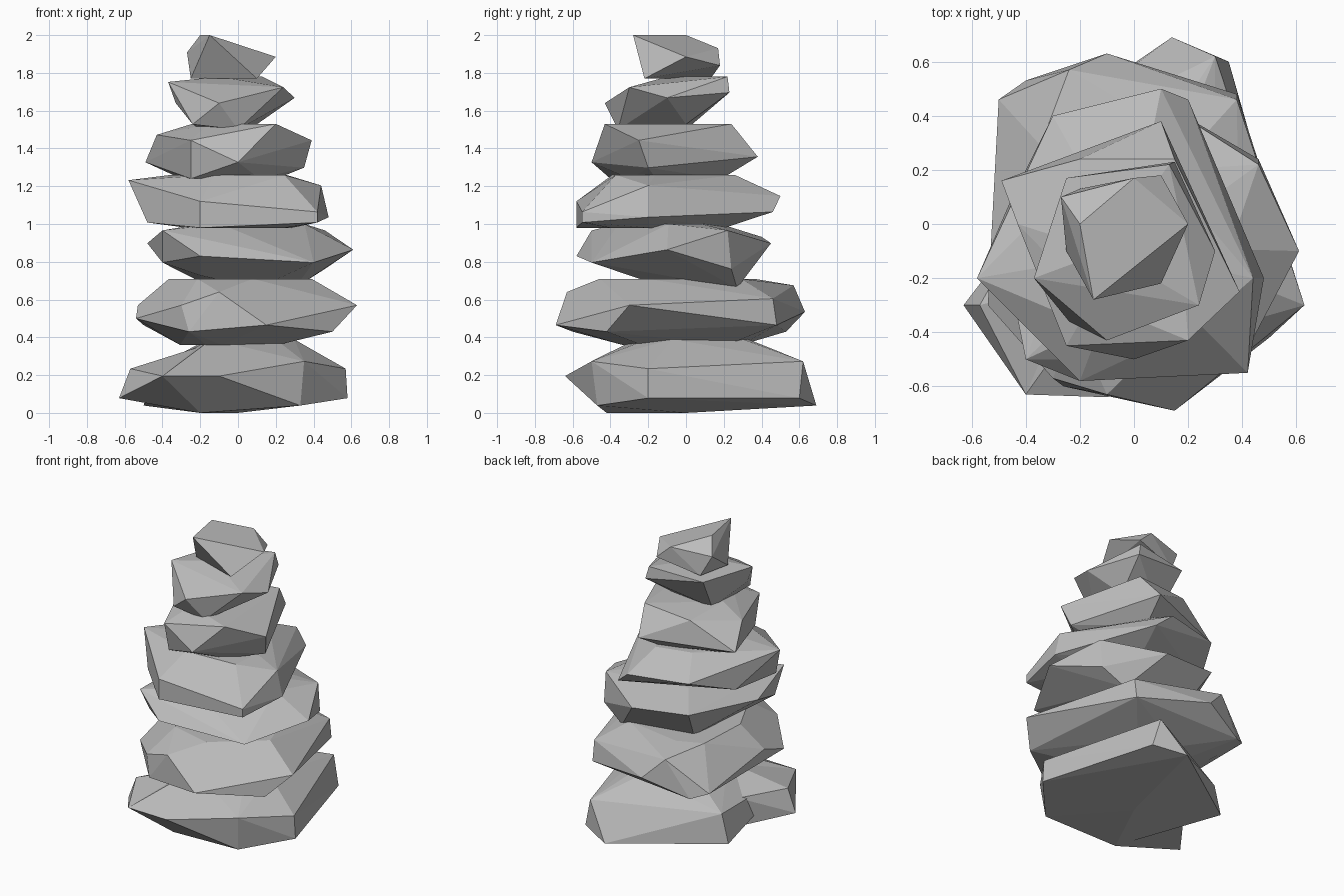
import bpy
import bmesh
from math import radians
from mathutils import Vector

cube = bpy.data.objects.get("Cube")
if cube:
    bpy.data.objects.remove(cube, do_unlink=True)

# Plain grey rock
rock = bpy.data.materials.new("grey_rock")
rock.use_nodes = True
rock.diffuse_color = (.5, .5, .5, 1)
shader = next(node for node in rock.node_tree.nodes if node.type == "BSDF_PRINCIPLED")
shader.inputs["Base Color"].default_value = rock.diffuse_color
shader.inputs["Roughness"].default_value = .9


def shrunken_ring(corners, scale, height):
    """Pull rim corners in towards their middle and set them level."""
    middle = sum(corners, Vector((0, 0, 0))) / len(corners)
    ring = [middle.lerp(corner, scale) for corner in corners]
    for corner in ring:
        corner.z = height
    return ring


def stone(name, bottom, top, rim, crown=0, foot=0):
    """Chipped flat-faced stone: the hull of its rim, crown and foot.

    Rim heights are fractions of the stone's thickness. The crown and foot
    reuse alternate rim corners, so the facets above and below interlock.
    """
    corners = [Vector((x, y, bottom + level * (top - bottom))) for x, y, level in rim]
    points = list(corners)
    if crown:
        points += shrunken_ring(corners[::2], crown, top)
    if foot:
        points += shrunken_ring(corners[1::2], foot, bottom)

    bm = bmesh.new()
    for point in points:
        bm.verts.new(point)
    hull = bmesh.ops.convex_hull(bm, input=bm.verts)
    buried = set(hull["geom_interior"]) | set(hull["geom_unused"])
    buried_verts = [item for item in buried if isinstance(item, bmesh.types.BMVert)]
    bmesh.ops.delete(bm, geom=buried_verts, context="VERTS")

    # Merge nearly coplanar triangles into broad facets
    bmesh.ops.dissolve_limit(bm, angle_limit=radians(4), verts=bm.verts, edges=bm.edges)
    bmesh.ops.recalc_face_normals(bm, faces=bm.faces)

    mesh = bpy.data.meshes.new(name)
    bm.to_mesh(mesh)
    bm.free()
    mesh.materials.append(rock)
    bpy.context.collection.objects.link(bpy.data.objects.new(name, mesh))


# Broad stone resting on the ground
stone("base_stone", bottom=0, top=.39, crown=.45,
      rim=[(-.4, -.63, .5), (-.1, -.64, .5), (.35, -.5, .7), (.33, -.47, .1),
           (.57, -.2, .6), (.58, -.2, .2), (.3, .62, .7), (.35, .6, .2),
           (.14, .69, .1), (-.5, .25, .1), (-.45, .25, .6), (-.2, -.42, 0),
           (0, 0, 0)])

# Spur of the base stone, leaving a notch behind it
stone("base_spur", bottom=0, top=.39,
      rim=[(-.63, -.3, .2), (-.57, -.3, .6), (-.4, -.63, .5), (-.4, 0, .6),
           (-.4, 0, .1), (-.2, -.42, 0), (-.2, -.2, .9)])

# Second stone, coming to a point at the front
stone("second_stone", bottom=.36, top=.71, crown=.65, foot=.5,
      rim=[(.15, -.69, .3), (.5, -.42, .2), (.63, -.3, .6), (.38, .48, .3),
           (.38, .46, .7), (-.1, .63, .5), (-.24, .57, .9), (-.4, .53, .2),
           (-.5, .46, .3), (-.54, -.3, .4), (-.53, -.1, .6), (-.26, -.6, .2),
           (-.3, -.57, .6), (-.1, -.63, .8)])

# Third stone, pointing to the left side and deepest at the back
stone("third_stone", bottom=.66, top=1, crown=.55,
      rim=[(-.2, -.58, .5), (.4, -.5, .4), (.61, -.1, .6), (.46, .24, .3),
           (.46, .22, .9), (.1, .45, .7), (-.3, .4, .8), (-.48, -.1, .7),
           (-.4, -.5, .9), (-.4, -.4, .4), (-.2, -.3, .2), (.1, -.1, 0),
           (.3, .27, 0), (-.2, .2, .1)])

# Fourth stone, a flat slab with a square front edge
stone("fourth_stone", bottom=.98, top=1.26, crown=.6, foot=.6,
      rim=[(-.2, -.58, .5), (-.2, -.58, 0), (.42, -.55, .3), (.42, -.55, .1),
           (.44, -.2, .8), (.48, -.2, .2), (.1, .5, .6), (.2, .46, .3),
           (-.3, .4, .6), (-.45, .1, .2), (-.58, -.2, .9), (-.48, -.3, .1)])

# Fifth stone, chunky
stone("fifth_stone", bottom=1.24, top=1.53, crown=.5, foot=.6,
      rim=[(0, -.5, .3), (.2, -.43, 1), (.39, -.25, .7), (.35, -.2, .2),
           (.15, .24, 1), (.1, .38, .4), (-.2, .24, .9), (-.49, .16, .3),
           (-.43, 0, .8), (-.25, -.4, 0), (-.25, -.45, .7)])

# Sixth stone, flaring upwards
stone("sixth_stone", bottom=1.5, top=1.78,
      rim=[(-.1, -.43, .5), (.24, -.3, .8), (.3, -.1, .6), (.15, .23, .7),
           (.13, .22, 1), (-.25, .17, .9), (-.37, -.2, .9), (-.33, -.2, .5),
           (-.1, -.1, 1), (-.24, -.36, .1), (0, -.36, 0), (.1, 0, .1),
           (-.2, 0, 0)])

# Small pointed stone on top, with a ridge instead of a crown
stone("top_stone", bottom=1.77, top=2,
      rim=[(-.15, -.28, 1), (-.2, 0, 1), (.2, 0, .5), (0, .17, .7),
           (-.27, .1, .6), (.1, .18, .3), (.1, -.22, 0), (-.2, .13, 0),
           (-.25, -.1, 0)])
